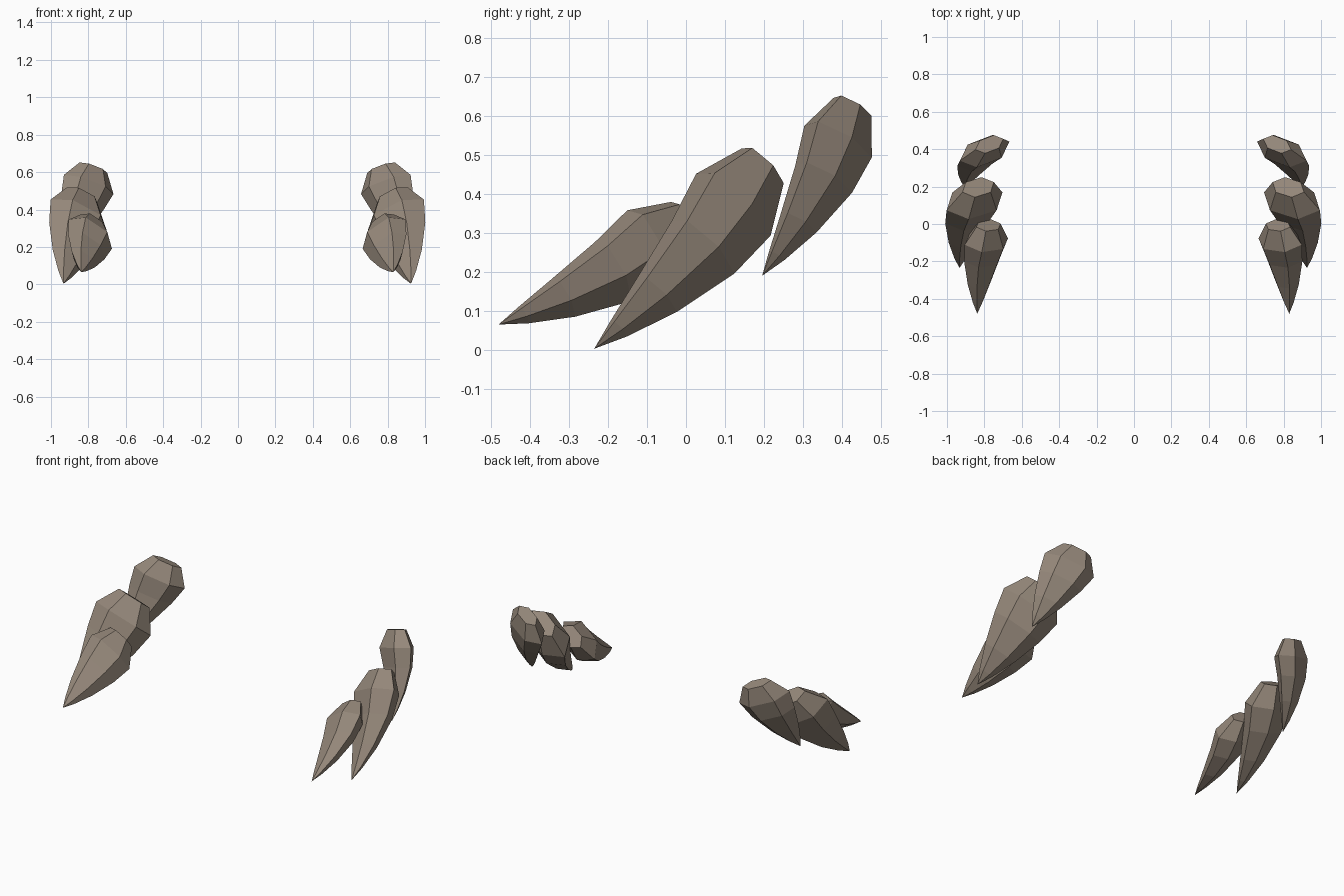
import bpy
import math
from mathutils import Vector

cube = bpy.data.objects.get("Cube")
if cube:
    bpy.data.objects.remove(cube)

horn = bpy.data.materials.new("warm grey horn")
horn.use_nodes = True
colour = (0.30, 0.245, 0.195, 1)
horn.diffuse_color = colour
horn.node_tree.nodes["Principled BSDF"].inputs["Base Color"].default_value = colour

# Claw profile: distance from the tip, radius, sideways bow of the centre line
PROFILE = [(0.08, 0.030, 0.010), (0.21, 0.069, 0.020), (0.38, 0.108, 0.020),
           (0.513, 0.128, 0.0), (0.637, 0.072, -0.015)]
LENGTH = PROFILE[-1][0]
SIDES = 6


def claw(name, side, tip, end_x, pitch, size, widen, skew):
    """Six-sided bowed claw, rising from its tip to a blunt flat root."""
    pitch = math.radians(pitch)
    along = Vector((0, math.cos(pitch), math.sin(pitch)))
    back = Vector((0, math.sin(pitch), -math.cos(pitch)))
    outward = Vector((widen, 0, 0)) + along * 0.28  # root leans inward
    front = Vector((skew, 0, 0)) - back  # front ridge turns outward
    verts = [Vector(tip)]
    for dist, radius, bow in PROFILE:
        centre = Vector(tip) + (along * dist + back * bow) * size
        centre.x += (end_x - tip[0]) * dist / LENGTH + max(bow, 0) * size / 2
        for i in range(SIDES):
            a = math.radians(360 / SIDES * i - 15)
            ring = outward * math.sin(a) + front * math.cos(a)
            verts.append(centre + ring * radius * size)
    # Mirror about a plane slightly right of the centre
    coords = [(v.x if side > 0 else -v.x - 0.008, v.y, v.z) for v in verts]

    faces = []
    for i in range(SIDES):
        j = (i + 1) % SIDES
        faces.append((0, 1 + j, 1 + i))
        for r in range(len(PROFILE) - 1):
            low, high = 1 + r * SIDES, 1 + (r + 1) * SIDES
            faces.append((low + i, low + j, high + j, high + i))
    faces.append(tuple(range(len(verts) - SIDES, len(verts))))

    mesh = bpy.data.meshes.new(name)
    mesh.from_pydata(coords, [], faces)
    mesh.materials.append(horn)
    obj = bpy.data.objects.new(name, mesh)
    bpy.context.collection.objects.link(obj)
    # Consistent outward normals
    bpy.context.view_layer.objects.active = obj
    bpy.ops.object.mode_set(mode="EDIT")
    bpy.ops.mesh.select_all(action="SELECT")
    bpy.ops.mesh.normals_make_consistent(inside=False)
    bpy.ops.object.mode_set(mode="OBJECT")


# Three claws on each side
for side, label in ((1, "left"), (-1, "right")):
    claw(label + "_front_claw", side, (0.83, -0.48, 0.065), 0.77, 27.8, 0.85, 1.0, 0.5)
    claw(label + "_middle_claw", side, (0.925, -0.235, 0.003), 0.825, 46, 1.0, 1.1, 0.55)
    claw(label + "_rear_claw", side, (0.895, 0.195, 0.19), 0.765, 60.5, 0.77, 1.15, 0.75)
